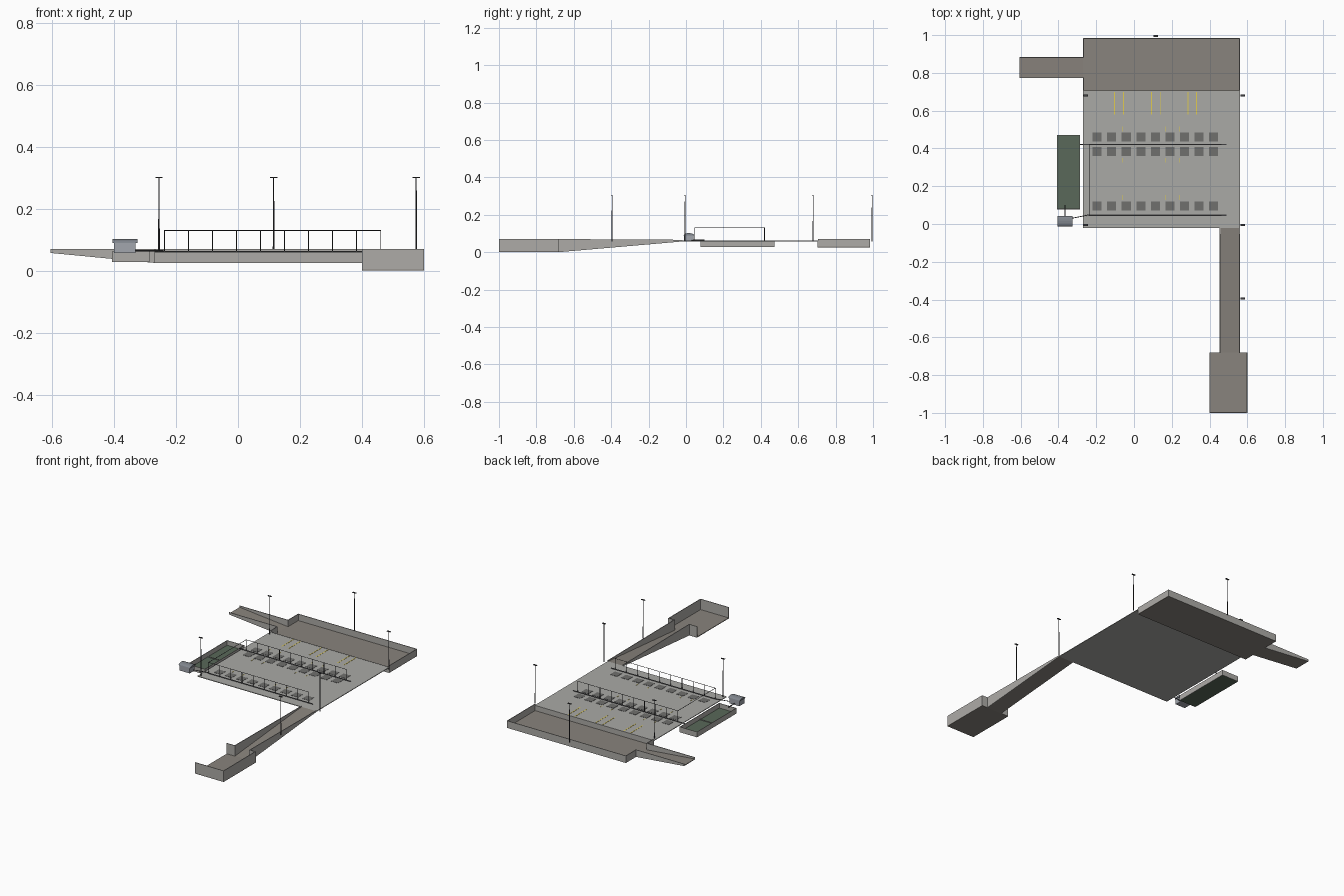
import bpy, bmesh, math
from mathutils import Vector

if "Cube" in bpy.data.objects:
    bpy.data.objects.remove(bpy.data.objects["Cube"])


def material(name, r, g, b):
    m = bpy.data.materials.new(name)
    m.diffuse_color = (r, g, b, 1)
    m.use_nodes = True
    m.node_tree.nodes["Principled BSDF"].inputs["Base Color"].default_value = m.diffuse_color
    return m


PAVING = material("paving", 0.40, 0.40, 0.38)
DRIVE = material("drive", 0.25, 0.23, 0.205)
CONCRETE = material("concrete", 0.42, 0.41, 0.39)
PAD = material("pad", 0.16, 0.16, 0.155)
YELLOW = material("yellow_paint", 0.75, 0.6, 0.08)
GREEN = material("green_bed", 0.10, 0.14, 0.10)
STEEL = material("dark_steel", 0.05, 0.05, 0.055)
HUT = material("hut_wall", 0.36, 0.38, 0.42)
ROOF = material("hut_roof", 0.22, 0.24, 0.27)


def finish(name, bm, mat):
    bmesh.ops.recalc_face_normals(bm, faces=bm.faces)
    me = bpy.data.meshes.new(name)
    bm.to_mesh(me)
    bm.free()
    me.materials.append(mat)
    ob = bpy.data.objects.new(name, me)
    bpy.context.collection.objects.link(ob)
    return ob


def add_prism(bm, low, shift):
    """Closed solid from a planar outline swept along a vector."""
    a = [bm.verts.new(p) for p in low]
    b = [bm.verts.new(Vector(p) + Vector(shift)) for p in low]
    bm.faces.new(a)
    bm.faces.new(b)
    n = len(a)
    for i in range(n):
        bm.faces.new((a[i], a[(i + 1) % n], b[(i + 1) % n], b[i]))


def add_box(bm, x0, x1, y0, y1, z0, z1):
    add_prism(bm, [(x0, y0, z0), (x1, y0, z0), (x1, y1, z0), (x0, y1, z0)], (0, 0, z1 - z0))


def boxes(name, mat, *dims):
    bm = bmesh.new()
    for d in dims:
        add_box(bm, *d)
    return finish(name, bm, mat)


def add_rod(bm, p, q, r0, r1=None, sides=8):
    p, q = Vector(p), Vector(q)
    d = q - p
    res = bmesh.ops.create_cone(bm, cap_ends=True, segments=sides, radius1=r0,
                                radius2=r0 if r1 is None else r1, depth=d.length)
    rot = d.to_track_quat('Z', 'Y').to_matrix()
    for v in res['verts']:
        v.co = rot @ v.co + (p + q) / 2


T = 0.004     # wall and floor thickness
TOP = 0.07    # wall top
G = 0.061     # paving surface

# main paved yard
boxes("yard_slab", PAVING, (-0.27, 0.56, -0.02, 0.708, 0.057, G))

# rear sunken bay with a gap for its ramp
boxes("rear_bay_floor", DRIVE, (-0.27, 0.56, 0.706, 0.983, 0.025, 0.029))
boxes("rear_bay_walls", CONCRETE,
      (-0.27, 0.56, 0.98, 0.984, 0.025, TOP),
      (0.556, 0.56, 0.706, 0.98, 0.025, TOP),
      (-0.27, 0.556, 0.704, 0.708, 0.025, 0.062),
      (-0.27, -0.266, 0.708, 0.775, 0.025, TOP),
      (-0.27, -0.266, 0.88, 0.98, 0.025, TOP))

# side ramp up to the left
bm = bmesh.new()
add_prism(bm, [(-0.605, 0.775, 0.057), (-0.27, 0.775, 0.025), (-0.27, 0.775, 0.029),
               (-0.605, 0.775, 0.061)], (0, 0.105, 0))
finish("side_ramp_floor", bm, DRIVE)
bm = bmesh.new()
for y in (0.772, 0.879):
    add_prism(bm, [(-0.605, y, 0.057), (-0.27, y, 0.025), (-0.27, y, TOP), (-0.605, y, TOP)], (0, T, 0))
finish("side_ramp_walls", bm, CONCRETE)

# front ramp going down
bm = bmesh.new()
add_prism(bm, [(0.455, -0.68, 0), (0.455, -0.02, 0.057), (0.455, -0.02, G),
               (0.455, -0.68, 0.004)], (0.105, 0, 0))
finish("front_ramp_floor", bm, DRIVE)
bm = bmesh.new()
for x in (0.453, 0.557):
    add_prism(bm, [(x, -0.68, 0), (x, -0.02, 0.057), (x, -0.02, 0.066), (x, -0.68, TOP)], (T, 0, 0))
finish("front_ramp_walls", bm, CONCRETE)

# front sunken bay, open on its left side
boxes("front_bay_floor", DRIVE, (0.40, 0.60, -1, -0.68, 0, 0.004))
boxes("front_bay_walls", CONCRETE,
      (0.40, 0.60, -1, -0.996, 0, TOP), (0.596, 0.60, -0.996, -0.68, 0, TOP),
      (0.40, 0.457, -0.684, -0.68, 0, TOP), (0.557, 0.596, -0.684, -0.68, 0, TOP))

# green basin beside the yard
boxes("basin_bed", GREEN, (-0.405, -0.288, 0.08, 0.47, 0.028, 0.032))
boxes("basin_walls", CONCRETE,
      (-0.407, -0.404, 0.078, 0.472, 0.028, 0.062), (-0.289, -0.286, 0.078, 0.472, 0.028, 0.062),
      (-0.404, -0.289, 0.078, 0.081, 0.028, 0.062), (-0.404, -0.289, 0.469, 0.472, 0.028, 0.062),
      (-0.404, -0.289, 0.274, 0.276, 0.032, 0.036))

# pump hut with a shallow arched roof, and its pipes
boxes("hut_body", HUT, (-0.40, -0.33, -0.01, 0.04, 0.057, 0.09))
bm = bmesh.new()
arc = [(-0.405, 0.015 + 0.028 * math.cos(math.pi * i / 10),
        0.09 + 0.012 * math.sin(math.pi * i / 10)) for i in range(11)]
add_prism(bm, arc, (0.08, 0, 0))
finish("hut_roof", bm, ROOF)
bm = bmesh.new()
add_rod(bm, (-0.365, 0.04, 0.064), (-0.365, 0.10, 0.064), 0.003)
add_rod(bm, (-0.33, 0.03, 0.064), (-0.24, 0.048, 0.064), 0.002)
finish("hut_pipes", bm, STEEL)

# three rows of parking pads
bm = bmesh.new()
for y in (0.46, 0.384, 0.096):
    for i in range(9):
        x = -0.195 + 0.077 * i
        add_box(bm, x - 0.024, x + 0.024, y - 0.024, y + 0.024, G, G + 0.0015)
finish("parking_pads", bm, PAD)

# yellow bay lines
bm = bmesh.new()
for x in (-0.103, -0.056, 0.092, 0.139, 0.286, 0.331):
    add_box(bm, x - 0.0025, x + 0.0025, 0.58, 0.70, G, G + 0.001)
for x in (-0.135, -0.062, 0.165, 0.24):
    for y in (0.49, 0.325, 0.128):
        add_box(bm, x - 0.001, x + 0.001, y, y + 0.025, G, G + 0.001)
finish("bay_lines", bm, YELLOW)

# overhead pipe frames with posts, plus kerbs below
bm = bmesh.new()
for y, start in ((0.046, -0.24), (0.42, -0.285)):
    for i in range(10):
        x = -0.237 + 0.0775 * i
        add_rod(bm, (x, y, G), (x, y, 0.13), 0.0017, sides=6)
    add_rod(bm, (-0.239, y, 0.13), (0.462, y, 0.13), 0.0015, sides=6)
    add_box(bm, start, 0.49, y - 0.003, y + 0.003, G, G + 0.003)
add_rod(bm, (-0.237, 0.046, 0.13), (-0.237, 0.42, 0.13), 0.0015, sides=6)
finish("overhead_frames", bm, STEEL)

# lamp posts
for k, (x, y) in enumerate([(-0.255, 0.68), (0.575, 0.68), (-0.255, -0.005),
                            (0.575, -0.005), (0.575, -0.395), (0.115, 0.995)]):
    bm = bmesh.new()
    add_rod(bm, (x, y, 0.058), (x, y, 0.30), 0.003, 0.0015)
    add_box(bm, x - 0.012, x + 0.012, y - 0.005, y + 0.005, 0.299, 0.302)
    finish(f"lamp_post_{k + 1}", bm, STEEL)
